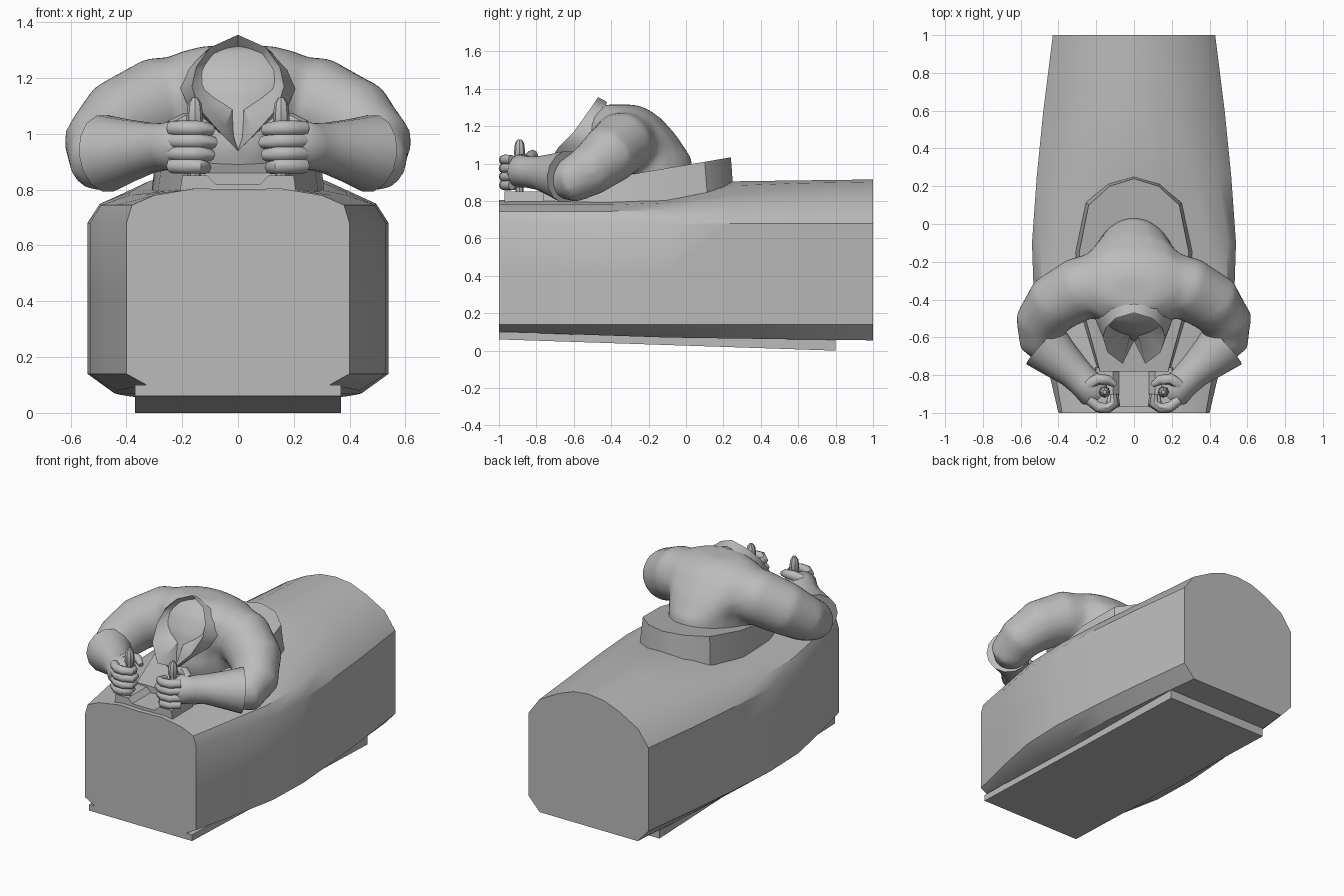
import bpy, bmesh
from math import sin, cos, tau
from mathutils import Vector

cube = bpy.data.objects.get("Cube")
if cube:
    bpy.data.objects.remove(cube)

GREY = (0.5, 0.5, 0.5, 1)
grey = bpy.data.materials.new("plain grey")
grey.use_nodes = True
grey.diffuse_color = GREY
grey.node_tree.nodes["Principled BSDF"].inputs["Base Color"].default_value = GREY


def loft(bm, rings, caps=True):
    """Bridge closed rings of equal length, in order."""
    loops = [[bm.verts.new(p) for p in ring] for ring in rings]
    n = len(loops[0])
    for a, b in zip(loops, loops[1:]):
        for i in range(n):
            j = (i + 1) % n
            bm.faces.new((a[i], a[j], b[j], b[i]))
    if caps:
        bm.faces.new(loops[0][::-1])
        bm.faces.new(loops[-1])
    return loops


def mirrored(half):
    """Complete a half outline that starts and ends on the centre plane."""
    return half + [(-x, y, z) for x, y, z in half[-2:0:-1]]


def tube(bm, path, radii, sides=12, side=1):
    pts = [Vector((x * side, y, z)) for x, y, z in path]
    rings = []
    for i, (p, r) in enumerate(zip(pts, radii)):
        t = (pts[min(i + 1, len(pts) - 1)] - pts[max(i - 1, 0)]).normalized()
        ref = Vector((0, 0, 1)) if abs(t.z) < 0.8 else Vector((0, 1, 0))
        u = t.cross(ref).normalized()
        v = t.cross(u)
        rings.append([p + r * (cos(tau * k / sides) * u + sin(tau * k / sides) * v)
                      for k in range(sides)])
    loft(bm, rings)


def finish(name, bm, angle=0.6):
    bmesh.ops.recalc_face_normals(bm, faces=bm.faces)
    mesh = bpy.data.meshes.new(name)
    bm.to_mesh(mesh)
    bm.free()
    mesh.materials.append(grey)
    obj = bpy.data.objects.new(name, mesh)
    bpy.context.collection.objects.link(obj)
    bpy.ops.object.select_all(action='DESELECT')
    obj.select_set(True)
    bpy.context.view_layer.objects.active = obj
    bpy.ops.object.shade_smooth_by_angle(angle=angle)
    return obj


# Body shell: y, half width, bottom z, shoulder x, shoulder z, top z
bm = bmesh.new()
rings = []
for y, w, zb, c, zs, zt in [
        (-1, .40, .10, .30, .78, .80), (-.7, .47, .09, .34, .78, .80),
        (-.4, .53, .08, .39, .78, .80), (-.1, .54, .07, .39, .79, .82),
        (.25, .515, .065, .32, .83, .905), (.6, .48, .06, .26, .85, .91),
        (1, .43, .055, .22, .86, .915)]:
    mid = (w + c) / 2 + .03
    rings.append(mirrored([(0, y, zb), (w * .82, y, zb), (w, y, .14), (w, y, .42),
                           (w, y, .68), (mid, y, (zs + .69) / 2 + .01),
                           (c, y, zs), (c / 2, y, (zs + zt) / 2 + .015), (0, y, zt)]))
loft(bm, rings)
finish("body_shell", bm)

# Wedge-shaped keel plate
bm = bmesh.new()
loft(bm, [[(-.37, y, lo), (.37, y, lo), (.37, y, hi), (-.37, y, hi)]
          for y, lo, hi in [(-1, .06, .1), (.8, 0, .07)]])
finish("keel_plate", bm)

# Cockpit collar, rising towards the back
bm = bmesh.new()
plan = [(0, .24), (.13, .20), (.24, .10), (.29, -.15), (.27, -.45), (.18, -.78), (0, -.78)]
top = mirrored([(x, y, .86 + (y + .78) * .17) for x, y in plan])
base = mirrored([(x * 1.08, y + (.02 if y > 0 else 0), .76) for x, y in plan])
loft(bm, [base, top])
finish("cockpit_collar", bm)

# Control panel in two raised halves
for side, label in ((1, "left"), (-1, "right")):
    bm = bmesh.new()
    outline = [(0, .78), (.21, .78), (.2, .85), (.11, .85), (.08, .82), (0, .82)]
    loft(bm, [[(x * side, y, z) for x, z in outline] for y in (-.97, -.76)])
    finish(label + "_control_panel", bm)

# Torso and sleeves fused into one smooth jacket
bm = bmesh.new()
rings = []
for z, front, back, rx in [(.82, -.58, .03, .25), (.95, -.62, .04, .24), (1.03, -.61, .03, .24),
                           (1.15, -.58, -.05, .30), (1.24, -.53, -.13, .31),
                           (1.29, -.48, -.20, .22), (1.315, -.45, -.27, .13)]:
    cy, ry = (front + back) / 2, (back - front) / 2
    rings.append([(rx * cos(tau * k / 20), cy + ry * sin(tau * k / 20), z) for k in range(20)])
loft(bm, rings)
for side in (1, -1):
    tube(bm, [(.12, -.28, 1.13), (.28, -.34, 1.11), (.42, -.42, 1.04),
              (.49, -.52, .96), (.485, -.62, .91), (.44, -.68, .91)],
         [.15, .17, .16, .14, .125, .09], 16, side)
jacket = finish("jacket", bm)
remesh = jacket.modifiers.new("fuse", 'REMESH')
remesh.mode = 'VOXEL'
remesh.voxel_size = .022
remesh.use_smooth_shade = True
soften = jacket.modifiers.new("soften", 'SMOOTH')
soften.iterations = 5

# Open pointed neckline with a hollow inside
bm = bmesh.new()
rim = mirrored([(0, -.47, 1.355), (.10, -.50, 1.31), (.15, -.55, 1.24), (.165, -.60, 1.17),
                (.14, -.68, 1.09), (.06, -.74, 1.0), (0, -.62, .94)])
outer = [(x * 1.25, y * .6 - .14, 1.1 + (z - 1.1) * .9) for x, y, z in rim]
inner = [(x * .8, y + .05, 1.13 + (z - 1.13) * .8) for x, y, z in rim]
loops = loft(bm, [outer, rim, inner], caps=False)
hollow = bm.verts.new((0, -.52, 1.13))
for a, b in zip(loops[-1], loops[-1][1:] + loops[-1][:1]):
    bm.faces.new((a, b, hollow))
finish("neckline", bm, .9)

for side, label in ((1, "left"), (-1, "right")):
    # Flared gauntlet narrowing to the wrist, then the palm
    bm = bmesh.new()
    tube(bm, [(.475, -.64, .93), (.40, -.71, .94), (.32, -.78, .95),
              (.26, -.84, .955), (.21, -.89, .96), (.18, -.92, .96)],
         [.14, .115, .092, .085, .09, .055], 14, side)
    # Curled fingers and thumb
    for z, reach in ((.885, .10), (.93, .085), (.975, .075), (1.02, .085)):
        tube(bm, [(.24, -.93, z), (.19, -.97, z), (.14, -.975, z),
                  (reach + .02, -.95, z - .005), (reach + .025, -.90, z - .005)],
             [.026, .028, .027, .025, .018], 8, side)
    tube(bm, [(.24, -.85, 1.02), (.19, -.82, 1.045), (.14, -.825, 1.04), (.10, -.85, 1.02)],
         [.03, .03, .026, .016], 8, side)
    finish(label + "_glove", bm, .8)

    # Control stick with a rounded grip
    bm = bmesh.new()
    tube(bm, [(.155, -.89, z) for z in (.8, 1.03, 1.05, 1.08, 1.11, 1.13)],
         [.022, .022, .03, .028, .024, .01], 8, side)
    finish(label + "_control_stick", bm)
